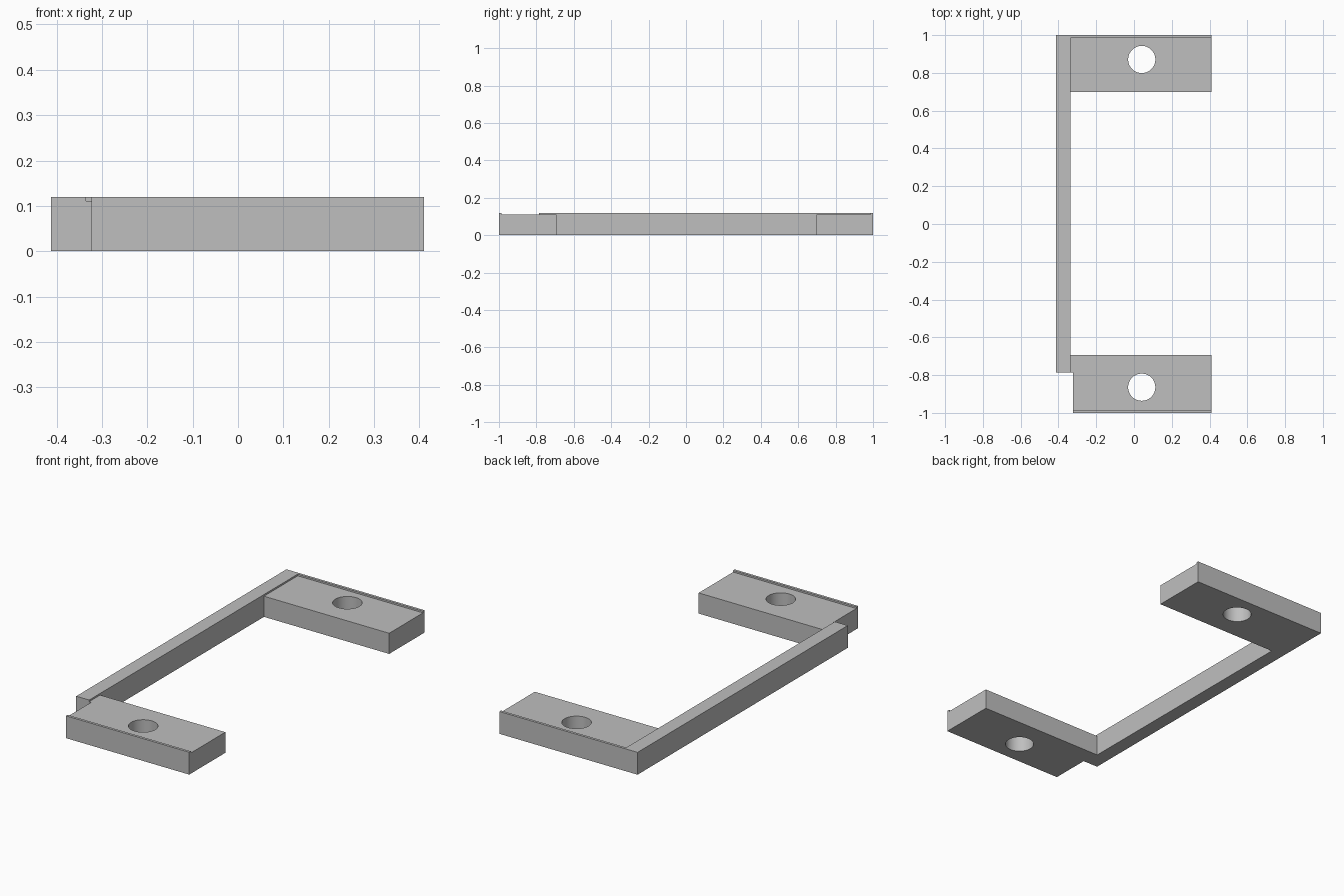
import bpy
import bmesh
import math
from mathutils import Vector

default = bpy.data.objects.get("Cube")
if default:
    bpy.data.objects.remove(default, do_unlink=True)

grey = bpy.data.materials.new("plain grey")
grey.use_nodes = True
grey.diffuse_color = (0.52, 0.52, 0.52, 1)
grey.node_tree.nodes["Principled BSDF"].inputs["Base Color"].default_value = (0.52, 0.52, 0.52, 1)

HEIGHT, PAD_TOP = 0.12, 0.111
LEFT, RIGHT = 0.41, -0.412
RAIL_INNER = -0.335
RAIL_END = -0.786
LIP = 0.014


def prism(name, corners, offset):
    """Extrude a flat polygon along an offset."""
    bm = bmesh.new()
    face = bm.faces.new([bm.verts.new(c) for c in corners])
    ext = bmesh.ops.extrude_face_region(bm, geom=[face])
    moved = [v for v in ext["geom"] if isinstance(v, bmesh.types.BMVert)]
    bmesh.ops.translate(bm, verts=moved, vec=Vector(offset))
    bmesh.ops.recalc_face_normals(bm, faces=bm.faces)
    mesh = bpy.data.meshes.new(name)
    bm.to_mesh(mesh)
    bm.free()
    mesh.materials.append(grey)
    obj = bpy.data.objects.new(name, mesh)
    bpy.context.collection.objects.link(obj)
    return obj


def block(name, x0, x1, y0, y1, z0, z1):
    corners = [(x0, y0, z0), (x1, y0, z0), (x1, y1, z0), (x0, y1, z0)]
    return prism(name, corners, (0, 0, z1 - z0))


def cut(obj, cutter):
    """Subtract the cutter, then remove it."""
    cutter.hide_render = True
    mod = obj.modifiers.new("cut", "BOOLEAN")
    mod.operation = "DIFFERENCE"
    mod.solver = "EXACT"
    mod.object = cutter
    bpy.ops.object.select_all(action="DESELECT")
    bpy.context.view_layer.objects.active = obj
    obj.select_set(True)
    bpy.ops.object.modifier_apply(modifier=mod.name)
    bpy.data.objects.remove(cutter, do_unlink=True)


def pad(name, inner, outer, hole_y):
    """Mounting pad with a thin raised lip on its outer edge and a round hole."""
    lip_y = outer - math.copysign(LIP, outer)
    profile = [(inner, 0), (outer, 0), (outer, HEIGHT), (lip_y, HEIGHT),
               (lip_y, PAD_TOP), (inner, PAD_TOP)]
    obj = prism(name, [(RAIL_INNER, y, z) for y, z in profile],
                (LEFT - RAIL_INNER, 0, 0))
    bpy.ops.mesh.primitive_cylinder_add(vertices=48, radius=0.072, depth=1,
                                        location=(0.041, hole_y, 0))
    cut(obj, bpy.context.object)
    return obj


# Long side rail
block("side_rail", RIGHT, RAIL_INNER, RAIL_END, 1, 0, HEIGHT)

# Pads at both ends
rear_pad = pad("rear_pad", 0.699, 1, 0.871)
front_pad = pad("front_pad", -0.693, -1, -0.864)

# Step in the front pad beyond the end of the rail
cut(front_pad, block("step_cutter", -0.5, -0.323, -1.2, RAIL_END, -0.2, 0.3))

# Smooth hole walls, crisp edges
for obj in (rear_pad, front_pad):
    bpy.ops.object.select_all(action="DESELECT")
    bpy.context.view_layer.objects.active = obj
    obj.select_set(True)
    bpy.ops.object.shade_smooth_by_angle(angle=math.radians(30))
